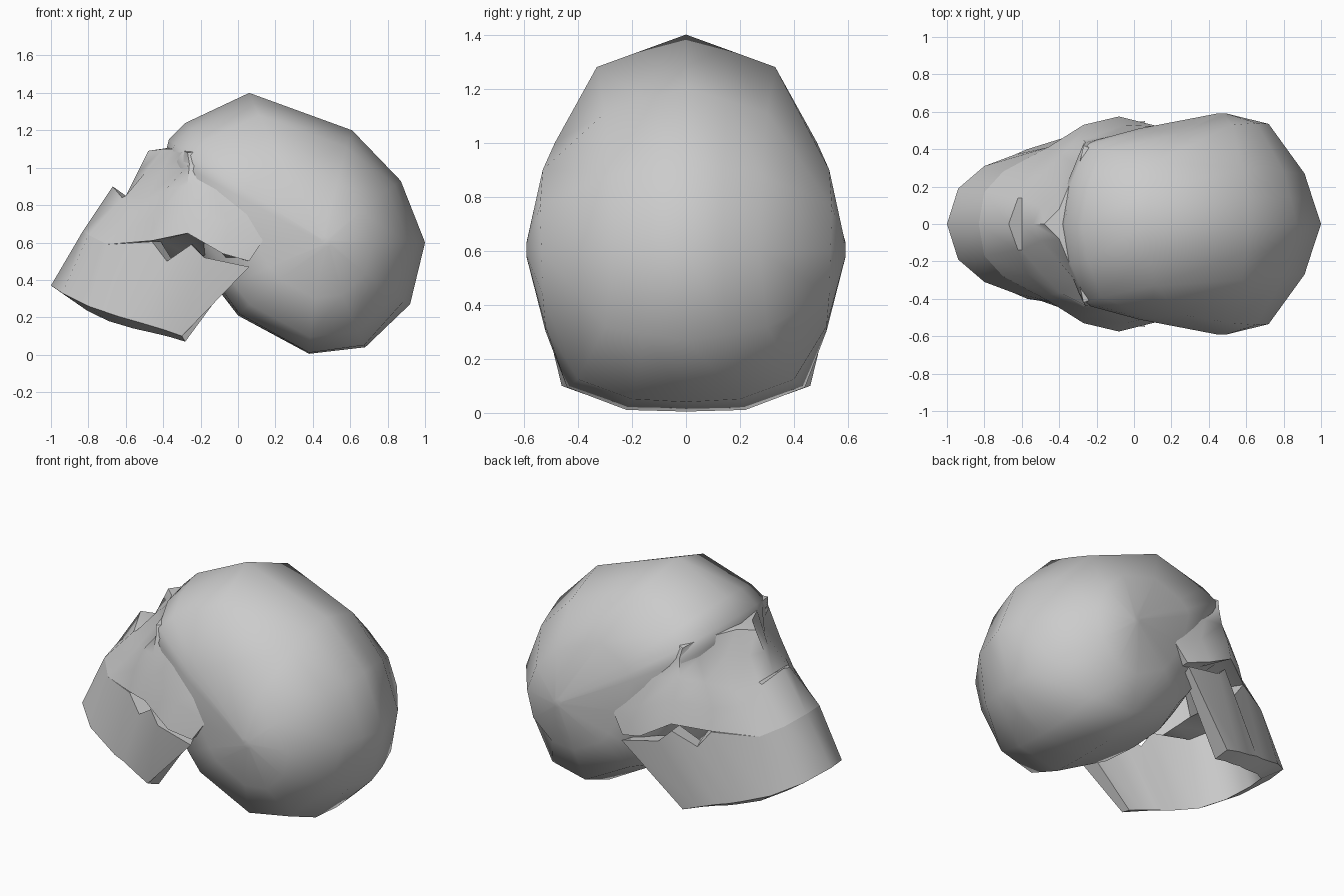
import bpy, bmesh
from math import radians

cube = bpy.data.objects.get("Cube")
if cube:
    bpy.data.objects.remove(cube, do_unlink=True)

# Single bone colour
bone = bpy.data.materials.new("bone_grey")
bone.use_nodes = True
colour = (.6, .6, .6, 1)
bone.diffuse_color = colour
bone.node_tree.nodes["Principled BSDF"].inputs["Base Color"].default_value = colour


def flip(point):
    """Mirror a point to the other side of the head."""
    return (point[0], -point[1], point[2])


def loft(name, rings, angle):
    """Skin a list of closed rings, cap both ends and shade the result."""
    bm = bmesh.new()
    loops = [[bm.verts.new(p) for p in ring] for ring in rings]
    count = len(loops[0])
    for first, second in zip(loops, loops[1:]):
        for i in range(count):
            j = (i + 1) % count
            bm.faces.new((first[i], first[j], second[j], second[i]))
    for end in (loops[0], loops[-1]):
        bm.faces.new(end)
    bmesh.ops.recalc_face_normals(bm, faces=bm.faces[:])
    bmesh.ops.triangulate(bm, faces=[f for f in bm.faces if len(f.verts) > 4])
    mesh = bpy.data.meshes.new(name)
    bm.to_mesh(mesh)
    bm.free()
    mesh.materials.append(bone)
    obj = bpy.data.objects.new(name, mesh)
    bpy.context.collection.objects.link(obj)
    bpy.ops.object.select_all(action="DESELECT")
    obj.select_set(True)
    bpy.context.view_layer.objects.active = obj
    bpy.ops.object.shade_smooth_by_angle(angle=radians(angle))


def mirrored_stations(rows):
    """Turn rows running from the midline to one side into rings for both sides."""
    half = [list(ring) for ring in zip(*rows)]
    other = [[flip(p) for p in ring] for ring in reversed(half[1:])]
    return other + half


# Cranium: midline outline shrinking in steps towards the widest point of each side.
# Each entry: x, z, scale of the first step, half widths at the next two steps
outline = [
    (.06, 1.4, .925, .33, .485),
    (.61, 1.2, .93, .3, .53),
    (.87, .93, .93, .28, .54),
    (1, .6, .925, .27, .535),
    (.92, .27, .94, .3, .53),
    (.68, .04, .98, .4, .52),
    (.38, .005, .99, .44, .52),
    (0, .21, .98, .46, .525),
    (-.1, .34, .97, .46, .52),
    (-.3, .65, .96, .43, .51),
    (-.39, 1.07, .96, .43, .51),
    (-.37, 1.15, .96, .42, .505),
    (-.28, 1.24, .95, .39, .5),
]


def cranium_row(x, z, first, width, far_width):
    steps = [(1, 0), (first, width / 2), (.85, width), (.5, far_width), (.04, .59)]
    return [(.4 + (x - .4) * s + .08 * (1 - s) ** 2, y, .6 + (z - .6) * s)
            for s, y in steps]


loft("cranium", mirrored_stations([cranium_row(*entry) for entry in outline]), 65)

# Face: rows from the midline round to the ear
brow = [(-.48, 0, 1.09), (-.4, .08, 1.1), (-.35, .2, 1.1), (-.29, .33, 1.09),
        (-.27, .42, 1.08), (-.18, .41, 1.04), (-.08, .42, 1)]
orbit = [(-.54, 0, .97), (-.5, .09, .97), (-.41, .19, .98), (-.31, .32, .99),
         (-.26, .435, 1.02), (-.15, .43, .98), (.02, .47, .9)]
orbit_rim = [(-.6, 0, .85), (-.6, .14, .85), (-.5, .26, .83), (-.39, .37, .88),
             (-.27, .45, .91), (-.13, .47, .88), (.1, .5, .78)]
cheek = [(-.67, 0, .9), (-.62, .14, .84), (-.57, .27, .74), (-.45, .38, .74),
         (-.27, .5, .78), (-.05, .53, .7), (.14, .52, .62)]
upper_jaw = [(-.83, 0, .66), (-.8, .17, .64), (-.7, .28, .59), (-.46, .41, .61),
             (-.27, .53, .65), (-.08, .575, .54), (.06, .54, .5)]
forehead = [(x + .2, y * .8, z + .03) for x, y, z in brow]
palate_edge = [(x * .88, y * .85, z) for x, y, z in upper_jaw]
palate = [(x * .5, y * .6, z - .1) for x, y, z in upper_jaw]
rows = [forehead, brow, orbit, orbit_rim, cheek, upper_jaw, palate_edge, palate]
loft("face", mirrored_stations(rows), 48)

# Lower jaw: outer edges from chin to hinge, thickened towards the inside
jaw_bottom = [(-1, 0, .37), (-.94, .19, .33), (-.8, .31, .26), (-.64, .37, .205),
              (-.57, .4, .185), (-.5, .41, .165), (-.4, .44, .135), (-.3, .46, .1)]
jaw_top = [(-.83, 0, .66), (-.8, .17, .64), (-.7, .28, .59), (-.46, .41, .605),
           (-.38, .43, .5), (-.25, .5, .59), (-.18, .53, .52), (.06, .55, .47)]


def inset(row, drop):
    return [(x + (-.2 - x) * .18, y * .82, z + drop * x) for x, y, z in row]


jaw_rows = [jaw_bottom, jaw_top, inset(jaw_top, 0), inset(jaw_bottom, .1)]
loft("lower_jaw", mirrored_stations(jaw_rows), 35)
